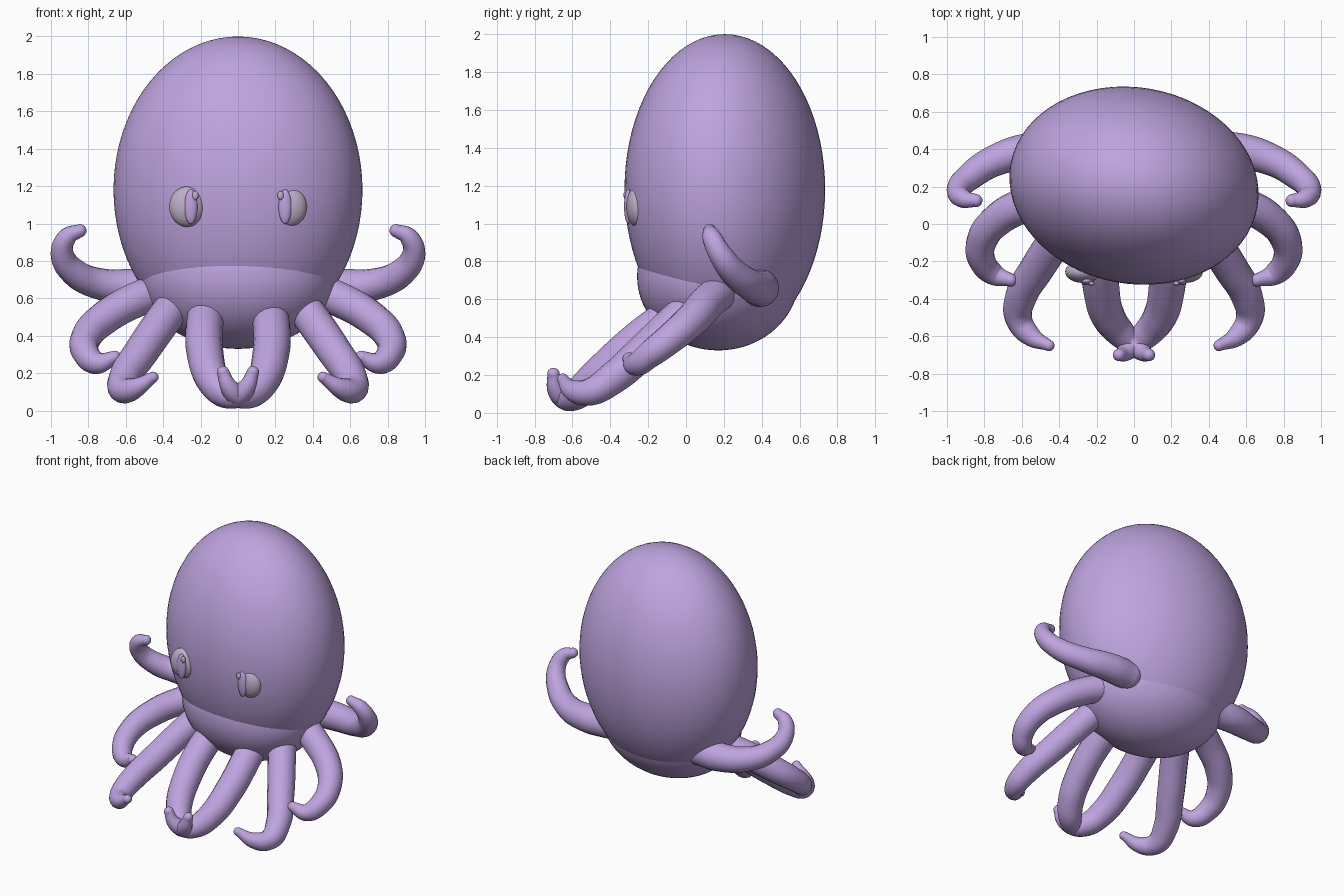
import bpy
import math

cube = bpy.data.objects.get("Cube")
if cube:
    bpy.data.objects.remove(cube, do_unlink=True)


def make_material(name, rgb):
    mat = bpy.data.materials.new(name)
    mat.use_nodes = True
    color = (*rgb, 1)
    mat.diffuse_color = color
    mat.node_tree.nodes["Principled BSDF"].inputs["Base Color"].default_value = color
    return mat


lavender = make_material("lavender skin", (0.52, 0.37, 0.74))
pale = make_material("pale eye", (0.50, 0.42, 0.58))


def ellipsoid(name, center, size, mat, yaw=0, segments=32, rings=20):
    bpy.ops.mesh.primitive_uv_sphere_add(segments=segments, ring_count=rings, location=center)
    obj = bpy.context.object
    obj.name = name
    obj.scale = size
    obj.rotation_euler.z = yaw
    obj.data.materials.append(mat)
    bpy.ops.object.shade_smooth()
    return obj


def tentacle(name, points, side):
    """Tapered tube through (x, y, z, radius) points, with rounded ends."""
    curve = bpy.data.curves.new(name, "CURVE")
    curve.dimensions = "3D"
    curve.bevel_depth = 1
    curve.bevel_resolution = 6
    curve.resolution_u = 8
    curve.use_fill_caps = True
    spline = curve.splines.new("BEZIER")
    spline.radius_interpolation = "CARDINAL"
    spline.bezier_points.add(len(points) - 1)
    for p, (x, y, z, r) in zip(spline.bezier_points, points):
        p.co = (side * x, y, z)
        p.radius = r
        p.handle_left_type = p.handle_right_type = "AUTO"
    curve.materials.append(lavender)
    obj = bpy.data.objects.new(name, curve)
    bpy.context.collection.objects.link(obj)
    bpy.ops.object.select_all(action="DESELECT")
    obj.select_set(True)
    bpy.context.view_layer.objects.active = obj
    bpy.ops.object.convert(target="MESH")
    bpy.ops.object.shade_smooth_by_angle(angle=math.radians(50))
    for end, (x, y, z, r) in (("root", points[0]), ("tip", points[-1])):
        ellipsoid(f"{name}_{end}", (side * x, y, z), (r, r, r), lavender, 0, 20, 12)


# Head and the rounded underside, both turned slightly
turn = math.radians(-10)
ellipsoid("head", (0, 0.205, 1.18), (0.67, 0.525, 0.82), lavender, turn, 64, 40)
ellipsoid("underside", (0, 0.17, 0.72), (0.525, 0.425, 0.39), lavender, turn, 64, 40)

# Tentacle paths on the left side, from back to front
paths = {
    "back_tentacle": [
        (0.38, 0.385, 0.66, 0.1), (0.55, 0.39, 0.66, 0.098), (0.73, 0.345, 0.675, 0.085),
        (0.87, 0.26, 0.735, 0.075), (0.94, 0.18, 0.84, 0.062), (0.91, 0.135, 0.93, 0.05),
        (0.845, 0.125, 0.962, 0.035)],
    "side_tentacle": [
        (0.38, 0.2, 0.65, 0.095), (0.55, 0.12, 0.59, 0.095), (0.72, 0.03, 0.49, 0.09),
        (0.81, -0.08, 0.395, 0.082), (0.815, -0.19, 0.31, 0.073), (0.75, -0.268, 0.255, 0.06),
        (0.66, -0.3, 0.285, 0.035)],
    "outer_front_tentacle": [
        (0.3, 0.1, 0.62, 0.095), (0.41, -0.07, 0.47, 0.095), (0.52, -0.24, 0.31, 0.092),
        (0.605, -0.39, 0.18, 0.085), (0.615, -0.51, 0.11, 0.072), (0.55, -0.6, 0.12, 0.055),
        (0.455, -0.65, 0.178, 0.03)],
    "inner_front_tentacle": [
        (0.16, 0.0, 0.56, 0.1), (0.18, -0.18, 0.44, 0.1), (0.175, -0.35, 0.3, 0.098),
        (0.135, -0.5, 0.165, 0.09), (0.065, -0.59, 0.09, 0.078), (0, -0.645, 0.082, 0.062),
        (-0.05, -0.688, 0.13, 0.047), (-0.08, -0.7, 0.205, 0.033)],
}

for side, label in ((1, "left"), (-1, "right")):
    for name, points in paths.items():
        tentacle(f"{label}_{name}", points, side)
    # Eye with a tall pupil and a small glint
    ellipsoid(f"{label}_eye", (side * 0.273, -0.255, 1.09), (0.095, 0.06, 0.108), pale)
    ellipsoid(f"{label}_pupil", (side * 0.252, -0.305, 1.09), (0.035, 0.022, 0.092), lavender)
    ellipsoid(f"{label}_glint", (side * 0.228, -0.318, 1.15), (0.017, 0.012, 0.024), pale)
